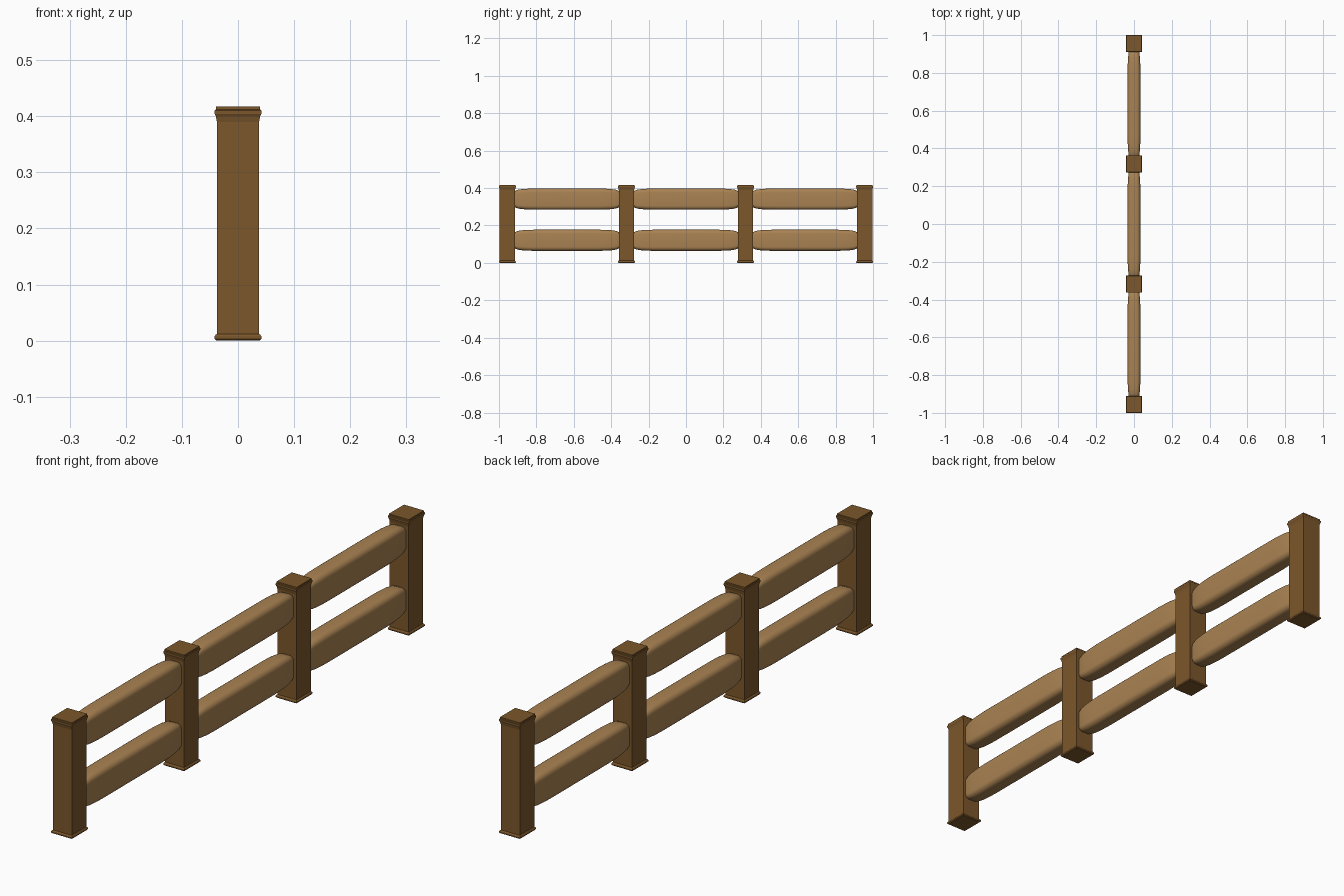
import bpy, bmesh, math

if "Cube" in bpy.data.objects:
    bpy.data.objects.remove(bpy.data.objects["Cube"])


def material(name, color):
    m = bpy.data.materials.new(name)
    m.diffuse_color = (*color, 1)
    m.use_nodes = True
    m.node_tree.nodes["Principled BSDF"].inputs["Base Color"].default_value = m.diffuse_color
    return m


POST = material("dark_wood", (0.20, 0.095, 0.024))
RAIL = material("light_wood", (0.40, 0.225, 0.085))


def loft(name, rings, mat):
    """Skin a stack of equal-length rings and close both ends."""
    bm = bmesh.new()
    loops = [[bm.verts.new(p) for p in r] for r in rings]
    n = len(rings[0])
    for a, b in zip(loops, loops[1:]):
        for i in range(n):
            j = (i + 1) % n
            bm.faces.new((a[i], a[j], b[j], b[i]))
    bm.faces.new(loops[0])
    bm.faces.new(loops[-1])
    bmesh.ops.recalc_face_normals(bm, faces=bm.faces)
    me = bpy.data.meshes.new(name)
    bm.to_mesh(me)
    bm.free()
    me.materials.append(mat)
    ob = bpy.data.objects.new(name, me)
    bpy.context.collection.objects.link(ob)
    return ob


def post(name, y):
    # (half width, z): foot flange, shaft, flared cap
    profile = [(0.0385, 0), (0.0415, 0.003), (0.0415, 0.008), (0.0395, 0.011),
               (0.0375, 0.012), (0.0375, 0.390), (0.0395, 0.400),
               (0.0415, 0.404), (0.0415, 0.410), (0.0395, 0.412), (0.0395, 0.417)]
    corners = [(-1, -1), (1, -1), (1, 1), (-1, 1)]
    rings = [[(w * sx, y + (w + 0.0035) * sy, z) for sx, sy in corners]
             for w, z in profile]
    loft(name, rings, POST)


def section(y, hx, hz, zc, r):
    """Rounded rectangle across the rail."""
    ring = []
    for q, (sx, sz) in enumerate([(1, 1), (-1, 1), (-1, -1), (1, -1)]):
        for k in range(6):
            a = math.pi / 2 * (q + k / 5)
            ring.append((sx * (hx - r) + r * math.cos(a), y,
                         zc + sz * (hz - r) + r * math.sin(a)))
    return ring


def rail(name, yc, zc):
    # (distance from middle, half width, half height), tapering to the ends
    half = [(0.282, 0.026, 0.040), (0.275, 0.0275, 0.045), (0.262, 0.0295, 0.050),
            (0.240, 0.0315, 0.0535), (0.210, 0.0332, 0.0555), (0.170, 0.034, 0.0565)]
    stations = [(-d, a, b) for d, a, b in half] + half[::-1]
    ob = loft(name, [section(yc + d, a, b, zc, a * 0.6) for d, a, b in stations], RAIL)
    bpy.ops.object.select_all(action='DESELECT')
    ob.select_set(True)
    bpy.context.view_layer.objects.active = ob
    bpy.ops.object.shade_smooth_by_angle(angle=math.radians(40))


SPACING = 1.91 / 3
for i in range(4):
    post(f"post_{i + 1}", -0.955 + i * SPACING)
for i in range(3):
    for label, z in (("lower", 0.121), ("upper", 0.341)):
        rail(f"{label}_rail_{i + 1}", (i - 1) * SPACING, z)
